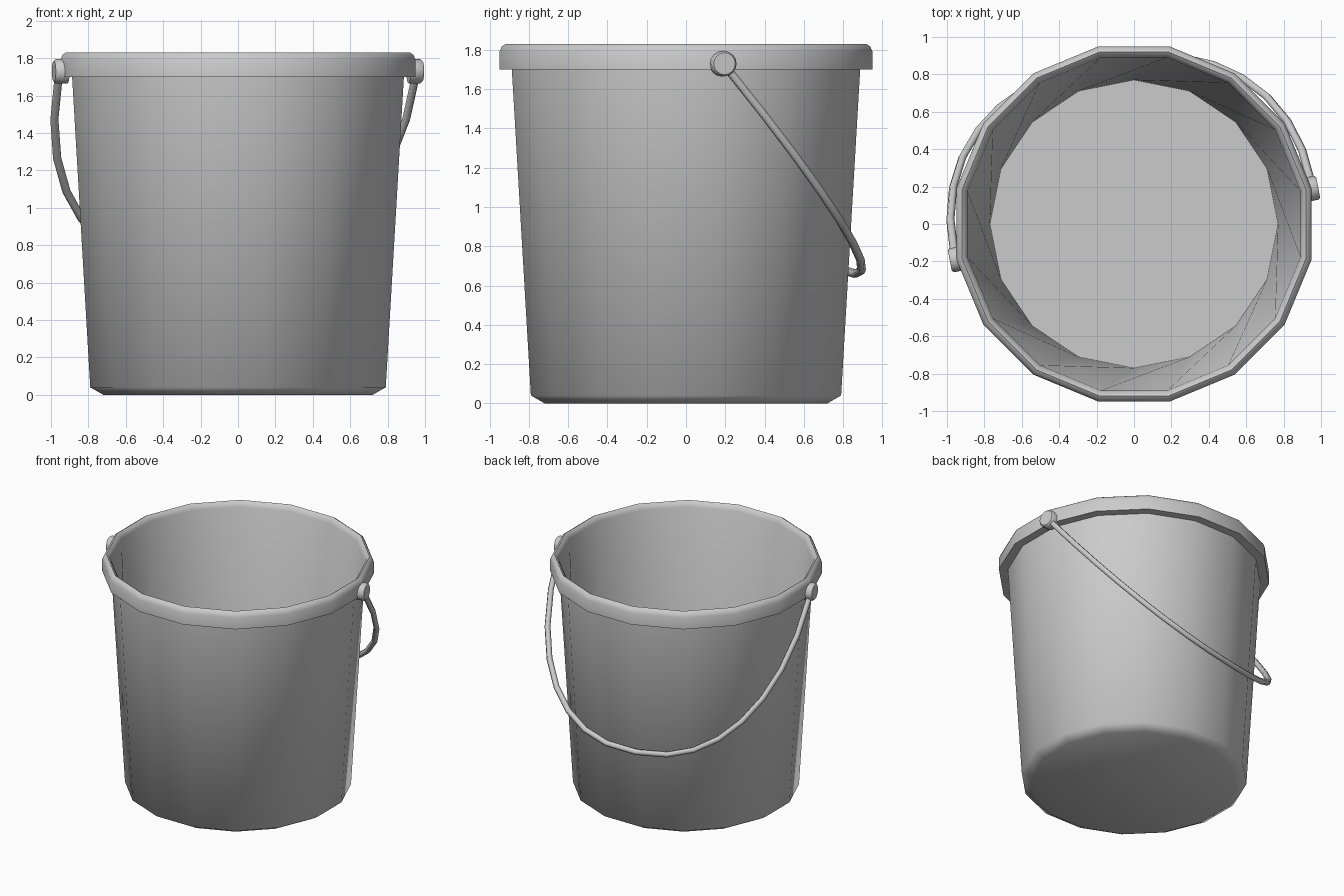
import bpy, bmesh
from math import sin, cos, pi, radians
from mathutils import Matrix, Vector

if "Cube" in bpy.data.objects:
    bpy.data.objects.remove(bpy.data.objects["Cube"])

N = 16
TURN = radians(11.25)          # the whole bucket is turned by half a side
A = 1 / cos(pi / N)            # flat-to-flat radius -> corner radius
SPIN = Matrix.Rotation(TURN, 4, 'Z')


def finish(name, bm, angle):
    bmesh.ops.recalc_face_normals(bm, faces=bm.faces)
    me = bpy.data.meshes.new(name)
    bm.to_mesh(me)
    bm.free()
    ob = bpy.data.objects.new(name, me)
    bpy.context.collection.objects.link(ob)
    bpy.ops.object.select_all(action='DESELECT')
    ob.select_set(True)
    bpy.context.view_layer.objects.active = ob
    bpy.ops.object.shade_smooth_by_angle(angle=radians(angle))
    return ob


def bridge(bm, a, b):
    n = len(a)
    for i in range(n):
        j = (i + 1) % n
        bm.faces.new((a[i], a[j], b[j], b[i]))


def lathe(name, profile, angle, sides, matrix):
    # profile: (corner radius, height, extra twist); both ends are capped
    bm = bmesh.new()
    rings = []
    for r, z, tw in profile:
        rings.append([bm.verts.new(matrix @ Vector((r * cos(2 * pi * i / sides + tw),
                                                    r * sin(2 * pi * i / sides + tw), z)))
                      for i in range(sides)])
    for a, b in zip(rings, rings[1:]):
        bridge(bm, a, b)
    bm.faces.new(rings[0])
    bm.faces.new(rings[-1])
    return finish(name, bm, angle)


# bucket: underside, outer wall, rolled rim, inner wall and floor
outline = [(.72, 0), (.79, .04), (.887, 1.70), (.95, 1.70), (.95, 1.79),
           (.938, 1.818), (.92, 1.83), (.904, 1.818), (.89, 1.79)]
lathe("bucket", [(r * A, z, 0) for r, z in outline] + [(.77, .05, TURN)], 62, N, SPIN)

# pivot buttons on both sides
for side, name in ((1, "pivot_right"), (-1, "pivot_left")):
    place = (SPIN @ Matrix.Translation((0, 0, 1.73))
             @ Matrix.Rotation(side * pi / 2, 4, 'Y'))
    lathe(name, [(.065, .93, 0), (.065, .993, 0), (.056, 1.004, 0)], 40, 16, place)

# handle: hanging bow, a slightly squared half ellipse in a tilted plane
down = Vector((0, .88, -1.07))
STEPS, POWER = 16, 2.3
path = []
for k in range(STEPS + 1):
    t = pi * k / STEPS
    c, s = cos(t), max(sin(t), 0)
    x = .975 * abs(c) ** (2 / POWER) * (1 if c > 0 else -1)
    path.append(Vector((x, 0, 1.73)) + down * s ** (2 / POWER))
normal = down.normalized().cross(Vector((1, 0, 0)))
bm = bmesh.new()
rings = []
for k, p in enumerate(path):
    tangent = (path[min(k + 1, STEPS)] - path[max(k - 1, 0)]).normalized()
    across = tangent.cross(normal)
    rings.append([bm.verts.new(SPIN @ (p + .022 * (cos(i * pi / 3) * across
                                                   + sin(i * pi / 3) * normal)))
                  for i in range(6)])
for a, b in zip(rings, rings[1:]):
    bridge(bm, a, b)
bm.faces.new(rings[0])
bm.faces.new(rings[-1])
finish("handle", bm, 65)
